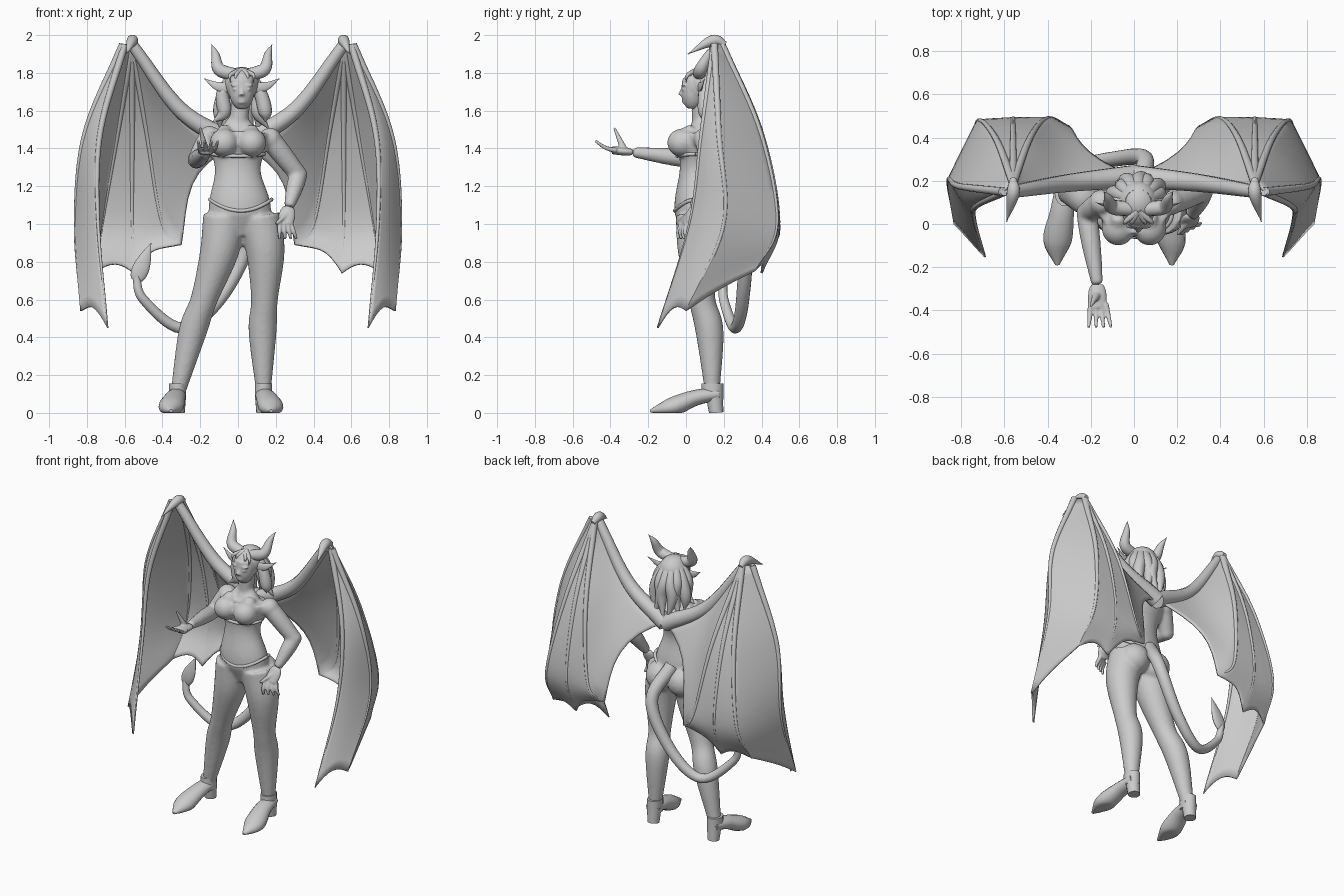
import bpy, bmesh
from math import sin, cos, pi, radians
from mathutils import Vector, Matrix

default_cube = bpy.data.objects.get("Cube")
if default_cube:
    bpy.data.objects.remove(default_cube)
shade = (.6, .6, .6, 1)
grey = bpy.data.materials.new("stone_grey")
grey.use_nodes = True
grey.diffuse_color = shade
grey.node_tree.nodes["Principled BSDF"].inputs["Base Color"].default_value = shade
X, Y, Z = Vector((1, 0, 0)), Vector((0, 1, 0)), Vector((0, 0, 1))


def spline(points, steps=8):
    """Smooth curve through the given points."""
    knots = [Vector(point) for point in points]
    knots = [knots[0] * 2 - knots[1]] + knots + [knots[-1] * 2 - knots[-2]]
    curve = []
    for a, b, c, d in zip(knots, knots[1:], knots[2:], knots[3:]):
        for step in range(steps):
            t = step / steps
            curve.append((b * 2 + (c - a) * t + (a * 2 - b * 5 + c * 4 - d) * t ** 2
                          + (b * 3 - a - c * 3 + d) * t ** 3) / 2)
    return curve + [knots[-2]]


def along(curve, t):
    place = t * (len(curve) - 1)
    i = min(int(place), len(curve) - 2)
    return curve[i].lerp(curve[i + 1], place - i)


def profile(*values):
    """Radius rule passing smoothly through evenly spaced values."""
    curve = spline([(value, 0) for value in values])
    return lambda t: along(curve, t).x


def taper(start, end, swell=0):
    """Radius rule running from start to end, with an optional bulge like a muscle."""
    return lambda t: start + (end - start) * t + swell * sin(pi * t ** .7)


def tube(bm, path, radius, flat=1, ref=Y, sides=16):
    """Loft of ellipses along a path; flat scales the depth, ref sets the depth direction."""
    curve = spline(path)
    last = len(curve) - 1
    rings = []
    for i, centre in enumerate(curve):
        heading = (curve[min(i + 1, last)] - curve[max(i - 1, 0)]).normalized()
        side = ref.cross(heading).normalized()
        depth = heading.cross(side) * flat
        width = max(radius(i / last), .002)
        ring = []
        for k in range(sides):
            angle = 2 * pi * k / sides
            corner = centre + (side * cos(angle) + depth * sin(angle)) * width
            corner.z = max(corner.z, 0)
            ring.append(bm.verts.new(corner))
        rings.append(ring)
    for lower, upper in zip(rings, rings[1:]):
        for k in range(sides):
            bm.faces.new((lower[k - 1], lower[k], upper[k], upper[k - 1]))
    bm.faces.new(rings[0][::-1])
    bm.faces.new(rings[-1])


def ball(bm, centre, *radii):
    placement = Matrix.LocRotScale(Vector(centre), None, Vector(radii))
    bmesh.ops.create_uvsphere(bm, u_segments=24, v_segments=16, radius=1, matrix=placement)


def finish(name, bm, voxel=0, mirror=False, thick=0):
    """Turn the mesh into a smooth object, optionally blended, mirrored or thickened."""
    bmesh.ops.recalc_face_normals(bm, faces=bm.faces[:])
    mesh = bpy.data.meshes.new(name)
    bm.to_mesh(mesh)
    bm.free()
    part = bpy.data.objects.new(name, mesh)
    bpy.context.collection.objects.link(part)
    mesh.materials.append(grey)
    for other in bpy.context.selected_objects:
        other.select_set(False)
    part.select_set(True)
    bpy.context.view_layer.objects.active = part
    bpy.ops.object.shade_smooth_by_angle(angle=radians(50))
    if voxel:
        blend = part.modifiers.new("blend", 'REMESH')
        blend.mode, blend.voxel_size, blend.use_smooth_shade = 'VOXEL', voxel, True
        soften = part.modifiers.new("soften", 'SMOOTH')
        soften.factor, soften.iterations = .5, 6
    if thick:
        shell = part.modifiers.new("thickness", 'SOLIDIFY')
        shell.thickness, shell.offset = thick, 0
    if mirror:
        part.modifiers.new("mirror", 'MIRROR')


# Body: torso, neck, bust, seat, legs and arms blended into one skin
body = bmesh.new()
tube(body, [(.02, .06, .94), (0, .05, 1.24), (0, .07, 1.48)],
     lambda t: min(.1 + .35 * t, .143 + .022 * cos(8.5 * t - 1.9)), flat=.7, sides=32)
tube(body, [(0, .07, 1.44), (0, .08, 1.57)], taper(.15, .045), flat=.6)
tube(body, [(0, .08, 1.5), (.02, .08, 1.7)], taper(.05, .05))
for side in (-1, 1):
    bust = Vector((side * .073, -.02, 1.43))
    ball(body, bust, .077, .08, .075)
    tube(body, [bust + Y * .06 + Z * .08, bust], taper(.03, .07))
    ball(body, (side * .08 + .02, .12, 1), .1, .1, .1)

right_ankle, left_ankle = Vector((-.32, .14, .1)), Vector((.135, .14, .1))
for ankle, across in ((right_ankle, (-.07, -.1, -.18, -.24)), (left_ankle, (.11, .145, .14, .13))):
    joints = zip(across, (.06, .06, .085, .125), (1.04, .85, .6, .43))
    tube(body, [*joints, ankle], profile(.115, .102, .071, .074, .038), sides=24)

right_wrist, left_wrist = Vector((-.17, -.28, 1.38)), Vector((.27, .04, 1.09))
for shoulder, elbow, wrist, ref in (((-.15, .1, 1.46), (-.22, .05, 1.34), right_wrist, Z),
                                    ((.17, .1, 1.45), (.32, .15, 1.26), left_wrist, Y)):
    ball(body, shoulder, .06, .06, .06)
    ball(body, elbow, .048, .048, .048)
    tube(body, [shoulder, elbow], taper(.055, .047, .004))
    tube(body, [elbow, wrist], taper(.045, .027, .008), ref=ref)
finish("body", body, voxel=.01)

# Head with jaw, nose, lips, brows and eyes
head = bmesh.new()
face = Vector((.02, -.01, 1.7))
ball(head, face + Y * .085 + Z * .03, .08, .095, .095)
tube(head, [face + Y * .04 - Z * .09, face + Y * .06 + Z * .06], taper(.025, .07, .02))
tube(head, [face + Z * .03, face - Y * .02 - Z * .02], taper(.008, .014), ref=X)
for lip in (.045, .056):
    ball(head, face - Z * lip, .024, .012, .007)
for side in (-1, 1):
    ball(head, face + X * side * .034 + Z * .035, .026, .014, .008)
    ball(head, face + X * side * .033 + Z * .013, .016, .014, .008)
finish("head", head, voxel=.006)

# Horns and pointed ears on both sides of the head
for sign, side in ((-1, "right"), (1, "left")):
    def beside(*spots):
        return [(.02 + sign * x, y, z) for x, y, z in spots]

    horn = bmesh.new()
    tube(horn, beside((.04, .07, 1.79), (.12, .08, 1.82), (.14, .12, 1.9), (.16, .15, 1.95)),
         profile(.034, .034, .02, 0))
    finish(side + "_horn", horn)
    ear = bmesh.new()
    tube(ear, beside((.06, .07, 1.72), (.13, .08, 1.73), (.2, .1, 1.77)), taper(.02, 0, .013), flat=.4)
    finish(side + "_ear", ear)

# Hair: cap, wavy locks fanned around the back, short fringe in front
hair = bmesh.new()
crown = Vector((.02, .1, 1.74))
ball(hair, crown, .092, .1, .092)
locks = 9
for k in range(locks):
    angle = pi * k / (locks - 1)
    back = sin(angle)
    out = Vector((cos(angle), back, 0))
    wave = X * .015 * (-1) ** k
    tube(hair, [crown + out * .04 + Z * .06, crown + out * .1 - Z * .05, crown + out * .11 - Z * .15 + wave,
                crown + out * .14 - Z * (.2 + back * .1) - wave], profile(.025, .035, .035, 0))
for k in (-2, -1, 1, 2):
    tip = face + X * k * .03 + Y * .02 + Z * .05
    tube(hair, [crown + Z * .07 - Y * .04, tip + Z * .04, tip - Y * .01], taper(.02, 0))
finish("hair", hair)


# Hands: a palm, a fan of four curled fingers and a thumb
def hand(name, wrist, palm, knuckle, spread, reach, thumb, ref):
    bm = bmesh.new()
    palm, knuckle, spread, reach = map(Vector, (palm, knuckle, spread, reach))
    tube(bm, [wrist, palm], taper(.028, .042, .01), flat=.5, ref=ref)
    for k in range(4):
        start = knuckle + spread * k
        end = start + reach + spread * k / 2
        tube(bm, [start, (start + end) / 2 - ref * .012, end], taper(.015, .008), ref=ref, sides=8)
    tube(bm, [wrist.lerp(palm, .4), thumb], taper(.022, .007), ref=ref, sides=8)
    finish(name, bm, voxel=.005)


hand("right_hand", right_wrist, (-.17, -.39, 1.39), (-.2, -.37, 1.39), (.023, 0, 0),
     (-.01, -.11, .05), (-.2, -.38, 1.51), Z)
hand("left_hand", left_wrist, (.25, 0, 1), (.22, -.02, 1), (.02, .01, 0),
     (0, -.02, -.08), (.2, -.05, 1), Y)

# Garment edges: hip band dipping at the front, and bust band
for name, centre, width, rise in (("hip_band", (.015, .055, 1.07), .163, .06),
                                  ("bust_band", (0, .05, 1.36), .138, .01)):
    band = bmesh.new()
    turns = [pi * k / 8 for k in range(17)]
    tube(band, [Vector(centre) + X * width * cos(a) + Y * width * .7 * sin(a) + Z * rise * cos(a) ** 2
                for a in turns], taper(.01, .01), ref=Z, sides=8)
    finish(name, band)

# Shoes: pointed upper over an arched sole, ankle collar and block heel
for side, ankle, turn in (("right", right_ankle, -.035), ("left", left_ankle, .04)):
    shoe = bmesh.new()
    ball_of_foot = ankle + X * turn - Y * .22 - Z * .07
    tube(shoe, [ball_of_foot - Y * .11 - Z * .02, ball_of_foot, ankle + X * turn * .4 - Y * .09 - Z * .02,
                ankle + Y * .03], profile(.01, .065, .056, .045), flat=.75, ref=Z)
    tube(shoe, [ankle - Z * .03, ankle + Z * .055], taper(.046, .046), flat=1.25)
    tube(shoe, [ankle + Y * .02 - Z * ankle.z, ankle + Y * .01], taper(.038, .046))
    finish(side + "_shoe", shoe)

# Tail with a flat spade tip
tail = bmesh.new()
tube(tail, [(0, .15, 1.1), (.05, .3, .9), (-.1, .3, .6), (-.3, .26, .45), (-.5, .2, .6), (-.54, .2, .72)],
     taper(.045, .02))
tube(tail, [(-.54, .2, .7), (-.5, .2, .8), (-.46, .2, .9)], taper(.025, 0, .028), flat=.4)
finish("tail", tail)

# Wing ribs: the arm runs to the back, five fingers bow out, bend and end in a tip
top = Vector((.56, .15, 1.95))
ribs = [spline([top, (.3, .19, 1.6), (0, .22, 1.42)])]
for bow, bend, tip in ((Y * .08, (.4, .49, 1), (.3, .45, .89)),
                       (Y * .08, (.56, .49, 1), (.55, .4, .74)),
                       (Y * .08, (.72, .48, 1), (.75, .36, .75)),
                       (X * .1, (.86, .2, 1), (.83, 0, .54)),
                       (X * .08, (.74, .02, 1), (.69, -.15, .45))):
    ribs.append(spline([top + bow / 2, top.lerp(Vector(bend), .5) + bow, bend, tip]))

# Membrane panels with scalloped lower edges and a slight billow
wing = bmesh.new()
rows, cols = 24, 8
for first, second, scallop, billow in zip(ribs, ribs[1:], (.2, .1, .06, .02, .04), (.02, 0, 0, .01, -.02)):
    columns = []
    for c in range(cols + 1):
        hump = sin(pi * c / cols)
        column = []
        for r in range(rows + 1):
            t = r / rows * (1 - scallop * hump)
            spot = along(first, t).lerp(along(second, t), c / cols)
            column.append(wing.verts.new(spot + Y * billow * hump * sin(pi * t * .75)))
        columns.append(column)
    for left, right in zip(columns, columns[1:]):
        for r in range(rows):
            wing.faces.new((left[r], left[r + 1], right[r + 1], right[r]))
bmesh.ops.remove_doubles(wing, verts=wing.verts[:], dist=.0005)
finish("wing_membranes", wing, mirror=True, thick=.012)

# Wing bones: stout arm, fingers tapering to claws, hooked claw at the top
bones = bmesh.new()
for rib in ribs:
    tube(bones, rib[::2], taper(.03, .055) if rib is ribs[0] else taper(.02, .004), sides=10)
tube(bones, [top + Y * .06, top + Z * .02 - Y * .01, top + X * .03 - Y * .14 - Z * .05],
     profile(.015, .03, 0), ref=X)
finish("wing_bones", bones, mirror=True)
